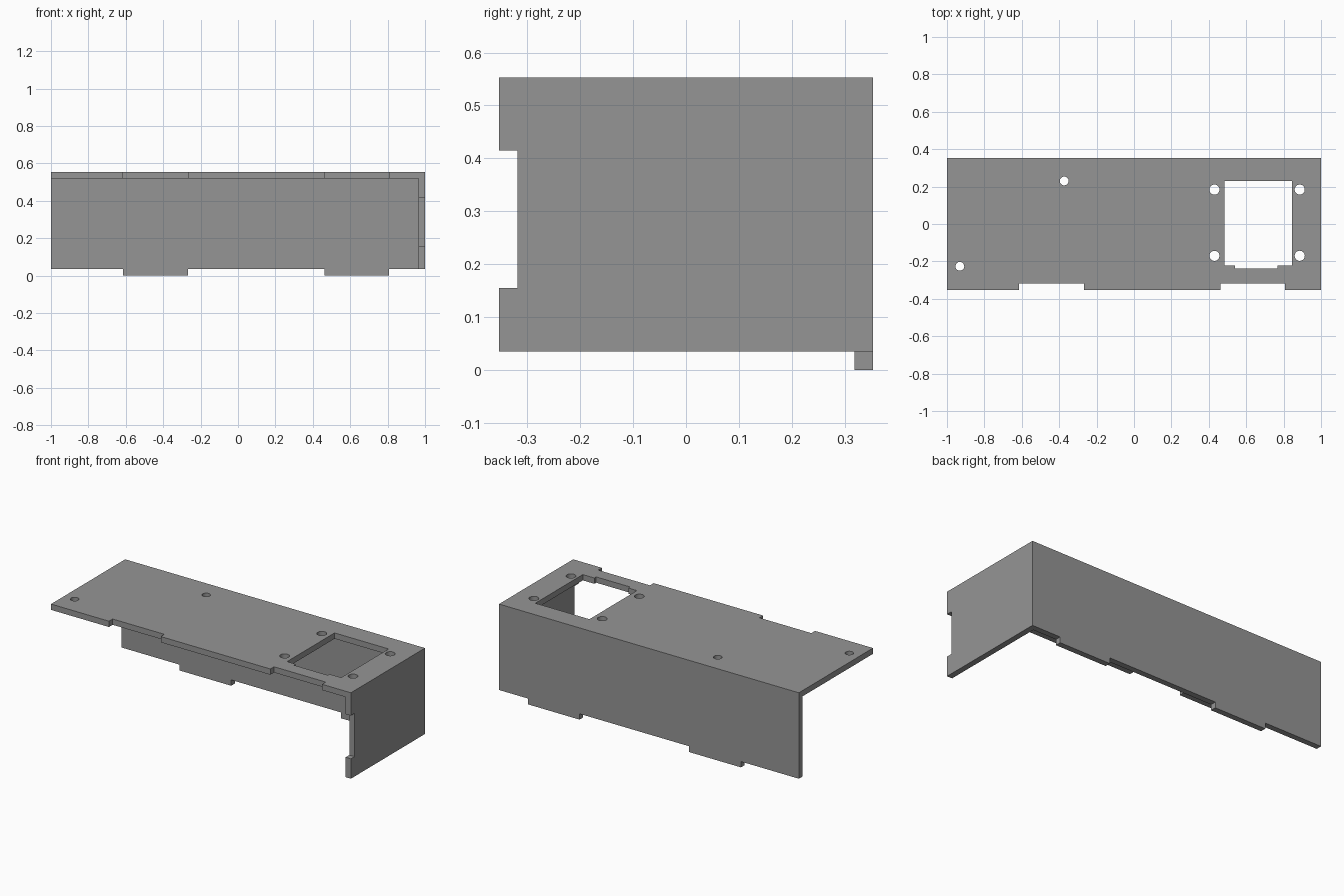
import bpy

if "Cube" in bpy.data.objects:
    bpy.data.objects.remove(bpy.data.objects["Cube"])

T = 0.035              # plate thickness
HX, HY = 1.0, 0.353    # half length and half depth
Z0, Z1 = T, 0.553      # wall bottom and top face
SLOTS = [(-0.614, -0.268), (0.463, 0.808)]   # x ranges shared by tabs and notches

grey = bpy.data.materials.new("grey")
grey.diffuse_color = (0.3, 0.3, 0.3, 1)
grey.use_nodes = True
grey.node_tree.nodes["Principled BSDF"].inputs["Base Color"].default_value = grey.diffuse_color


def box(name, x, y, z):
    """Box given by its range on each axis."""
    bpy.ops.mesh.primitive_cube_add(size=1)
    ob = bpy.context.object
    ob.name = name
    ob.location = [(a + b) / 2 for a, b in (x, y, z)]
    ob.scale = [b - a for a, b in (x, y, z)]
    bpy.ops.object.transform_apply(location=True, rotation=False, scale=True)
    return ob


def hole(x, y, r):
    """Round cutter through the top plate."""
    bpy.ops.mesh.primitive_cylinder_add(vertices=32, radius=r, depth=0.2,
                                        location=(x, y, Z1 - T / 2))
    return bpy.context.object


def combine(target, tool, operation):
    """Apply a boolean and remove the tool."""
    mod = target.modifiers.new(operation, "BOOLEAN")
    mod.operation, mod.solver, mod.object = operation, "EXACT", tool
    bpy.context.view_layer.objects.active = target
    bpy.ops.object.modifier_apply(modifier=mod.name)
    bpy.data.objects.remove(tool)


# Corner shell: top plate, back wall and right wall
shell = box("corner_bracket", (-HX, HX), (-HY, HY), (Z0, Z1))
combine(shell, box("cutter", (-2, HX - T), (-2, HY - T), (-1, Z1 - T)), "DIFFERENCE")

# Notches in the front edge of the top plate, tabs under the back wall
for xr in SLOTS:
    combine(shell, box("cutter", xr, (-1, -HY + T), (Z1 - 0.1, 1)), "DIFFERENCE")
    combine(shell, box("tab", xr, (HY - T, HY), (0, Z0 + T)), "UNION")

# Notch in the front edge of the right wall
combine(shell, box("cutter", (0.9, 1.1), (-1, -HY + T), (0.155, 0.415)), "DIFFERENCE")

# Window with a shallow step on its front side
combine(shell, box("cutter", (0.483, 0.844), (-0.222, 0.23), (0.4, 1)), "DIFFERENCE")
combine(shell, box("cutter", (0.54, 0.766), (-0.239, 0), (0.4, 1)), "DIFFERENCE")

# Four holes around the window, two smaller holes on the left
for x in (0.43, 0.886):
    for y in (0.184, -0.17):
        combine(shell, hole(x, y, 0.027), "DIFFERENCE")
for x, y in ((-0.373, 0.23), (-0.931, -0.226)):
    combine(shell, hole(x, y, 0.0235), "DIFFERENCE")

shell.data.materials.clear()
shell.data.materials.append(grey)
for p in shell.data.polygons:
    p.material_index = 0
bpy.ops.object.select_all(action="DESELECT")
shell.select_set(True)
bpy.context.view_layer.objects.active = shell
bpy.ops.object.shade_smooth_by_angle()
